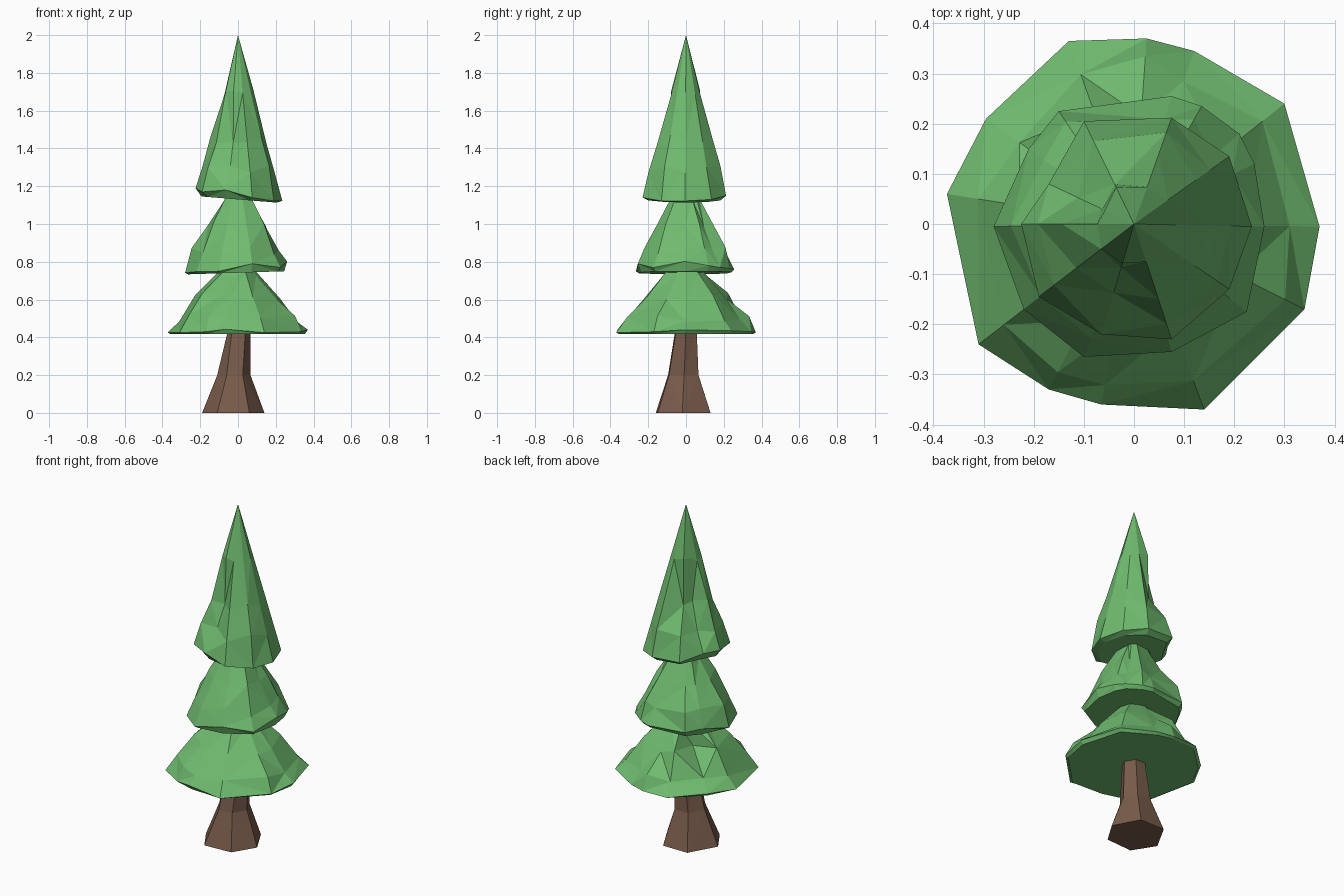
import bpy, bmesh, random

random.seed(4)


def material(name, rgb):
    m = bpy.data.materials.new(name)
    m.diffuse_color = (*rgb, 1)
    return m


def loft(name, rings, mat, apex=None):
    """Skin equal-length rings bottom to top, closing with a cap or an apex."""
    bm = bmesh.new()
    loops = [[bm.verts.new(p) for p in ring] for ring in rings]
    n = len(loops[0])
    for a, b in zip(loops, loops[1:]):
        for i in range(n):
            j = (i + 1) % n
            bm.faces.new((a[i], a[j], b[j], b[i]))
    bm.faces.new(loops[0][::-1])
    if apex:
        tip = bm.verts.new(apex)
        for i in range(n):
            bm.faces.new((loops[-1][i], loops[-1][(i + 1) % n], tip))
    else:
        bm.faces.new(loops[-1])
    bmesh.ops.triangulate(bm, faces=bm.faces[:])
    bmesh.ops.recalc_face_normals(bm, faces=bm.faces[:])
    me = bpy.data.meshes.new(name)
    bm.to_mesh(me)
    bm.free()
    me.materials.append(mat)
    bpy.context.collection.objects.link(bpy.data.objects.new(name, me))


def tier(name, rim, under, steps, apex, dents={}):
    """under = (scale, z, z tilt along x); steps = (scale, z) above the rim."""
    s, z0, tilt = under
    rings = [[(x * s, y * s, min(z - 0.004, z0 + tilt * x)) for x, y, z in rim], rim]
    for k, (s, z) in enumerate(steps):
        ring = []
        for i, (x, y, _) in enumerate(rim):
            f = s * dents.get((k, i), random.uniform(0.95, 1.06))
            ring.append((x * f, y * f, z + random.uniform(-0.02, 0.02)))
        rings.append(ring)
    loft(name, rings, green, apex)


green = material("needles", (0.16, 0.5, 0.16))
brown = material("bark", (0.19, 0.107, 0.07))

# Trunk: hexagonal, flared towards the ground
loft("trunk", [
    [(-0.19, -0.03, 0), (-0.11, -0.16, 0), (0.06, -0.15, 0),
     (0.14, -0.02, 0), (0.06, 0.13, 0), (-0.10, 0.13, 0)],
    [(-0.11, -0.02, 0.2), (-0.06, -0.095, 0.2), (0.025, -0.09, 0.2),
     (0.066, -0.01, 0.2), (0.03, 0.066, 0.2), (-0.06, 0.066, 0.2)],
    [(-0.05, -0.01, 0.45), (-0.03, -0.055, 0.45), (0.04, -0.05, 0.45),
     (0.066, 0, 0.45), (0.035, 0.056, 0.45), (-0.025, 0.056, 0.45)],
], brown)

# Lower branches: wide skirt
tier("lower_branches", [
    (0.37, -0.005, 0.44), (0.30, 0.24, 0.435), (0.12, 0.345, 0.43), (0.025, 0.37, 0.425),
    (-0.13, 0.365, 0.425), (-0.295, 0.21, 0.435), (-0.373, 0.06, 0.425), (-0.31, -0.24, 0.425),
    (-0.17, -0.33, 0.43), (-0.065, -0.36, 0.443), (0.14, -0.37, 0.425), (0.34, -0.17, 0.43)],
    (0.96, 0.418, 0), [(0.86, 0.5), (0.58, 0.62), (0.29, 0.735)], (0, 0, 0.86),
    {(0, 5): 0.9, (1, 5): 0.53, (0, 4): 0.95})

# Middle branches
tier("middle_branches", [
    (0.26, -0.005, 0.802), (0.24, 0.12, 0.78), (0.21, 0.18, 0.77), (0.135, 0.235, 0.765),
    (0.075, 0.255, 0.76), (-0.15, 0.225, 0.765), (-0.21, 0.15, 0.775), (-0.28, -0.005, 0.742),
    (-0.22, -0.17, 0.748), (-0.10, -0.265, 0.75), (0.075, -0.255, 0.79), (0.225, -0.175, 0.77)],
    (0.94, 0.742, 0.03), [(0.86, 0.86), (0.58, 1.0), (0.3, 1.13)], (0, 0, 1.24),
    {(0, 2): 0.87, (1, 2): 0.92})

# Top branches: tall spire with two dents
tier("top_branches", [
    (0.235, -0.005, 1.122), (0.19, 0.135, 1.13), (0.075, 0.212, 1.15), (-0.10, 0.205, 1.16),
    (-0.17, 0.08, 1.185), (-0.225, 0, 1.19), (-0.19, -0.145, 1.17), (-0.065, -0.22, 1.18),
    (0.075, -0.23, 1.14), (0.19, -0.13, 1.122)],
    (0.86, 1.13, -0.07), [(0.82, 1.29), (0.62, 1.45), (0.34, 1.7)], (0, 0, 2.0),
    {(0, 7): 0.76, (1, 7): 0.64, (0, 4): 0.8, (1, 4): 0.6, (1, 3): 0.62})
